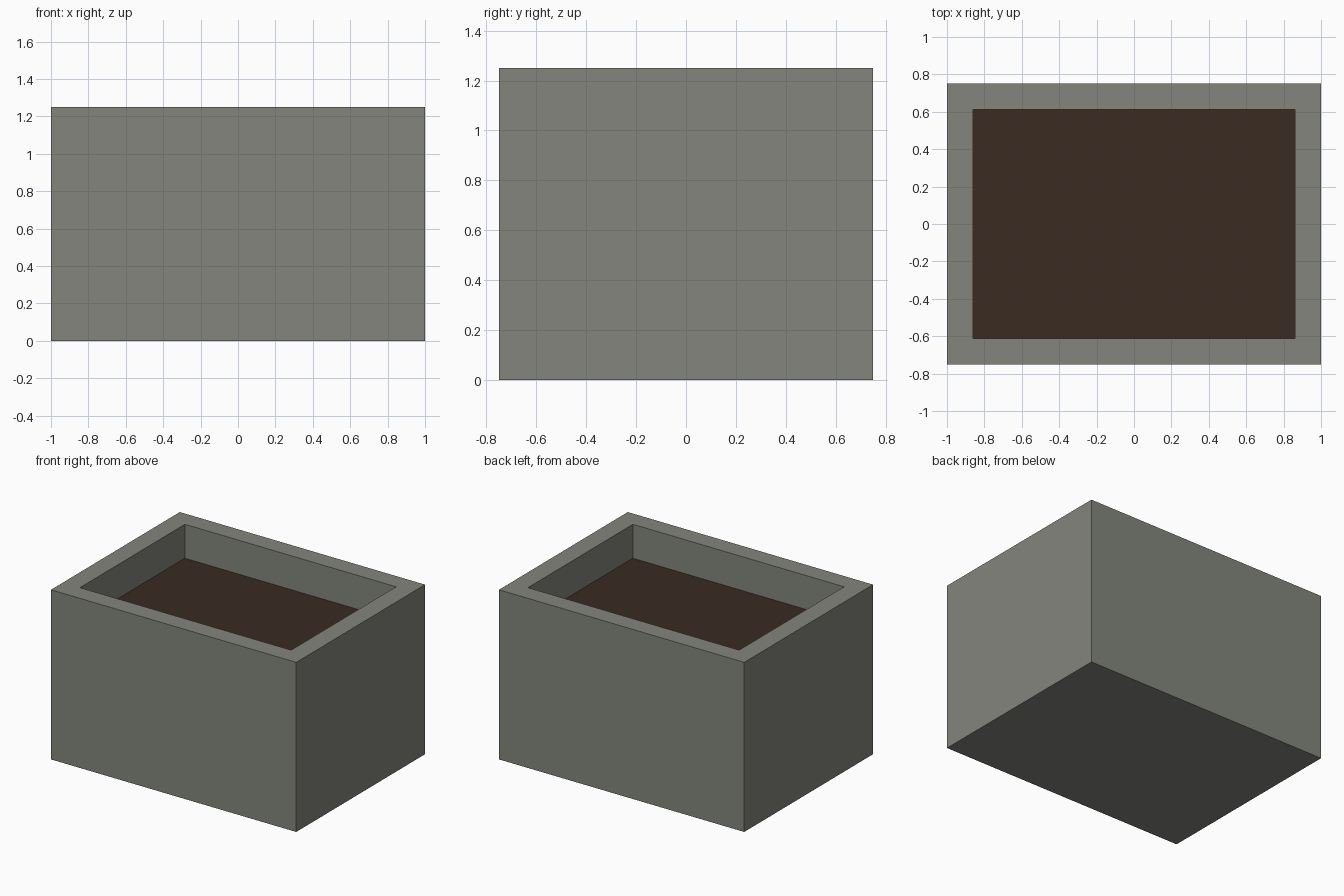
import bpy, bmesh

if "Cube" in bpy.data.objects:
    bpy.data.objects.remove(bpy.data.objects["Cube"])

W, D, H = 2.0, 1.5, 1.25      # outer size
WALL, SOIL_Z = 0.139, 1.0     # rim width, soil level


def material(name, rgb):
    m = bpy.data.materials.new(name)
    m.diffuse_color = (*rgb, 1)
    m.use_nodes = True
    m.node_tree.nodes["Principled BSDF"].inputs["Base Color"].default_value = m.diffuse_color
    return m


def add_object(name, bm, mat):
    mesh = bpy.data.meshes.new(name)
    bm.to_mesh(mesh)
    bm.free()
    mesh.materials.append(mat)
    obj = bpy.data.objects.new(name, mesh)
    bpy.context.collection.objects.link(obj)
    return obj


stone = material("grey_stone", (0.227, 0.235, 0.205))
earth = material("brown_soil", (0.042, 0.024, 0.016))

# Planter box: a block whose top is inset into a rim and sunk to the soil level
bm = bmesh.new()
bmesh.ops.create_cube(bm, size=1)
for v in bm.verts:
    v.co = (v.co.x * W, v.co.y * D, (v.co.z + 0.5) * H)
bm.normal_update()
top = max(bm.faces, key=lambda f: f.calc_center_median().z)
bmesh.ops.inset_region(bm, faces=[top], thickness=WALL, use_even_offset=True)
sunk = bmesh.ops.extrude_discrete_faces(bm, faces=[top])["faces"]
for v in sunk[0].verts:
    v.co.z = SOIL_Z
bmesh.ops.delete(bm, geom=sunk, context='FACES_ONLY')
bmesh.ops.recalc_face_normals(bm, faces=bm.faces)
add_object("planter_box", bm, stone)

# Soil: flat surface closing the recess
bm = bmesh.new()
bmesh.ops.create_grid(bm, x_segments=1, y_segments=1, size=1)
for v in bm.verts:
    v.co = (v.co.x * (W / 2 - WALL), v.co.y * (D / 2 - WALL), SOIL_Z)
add_object("soil", bm, earth)
